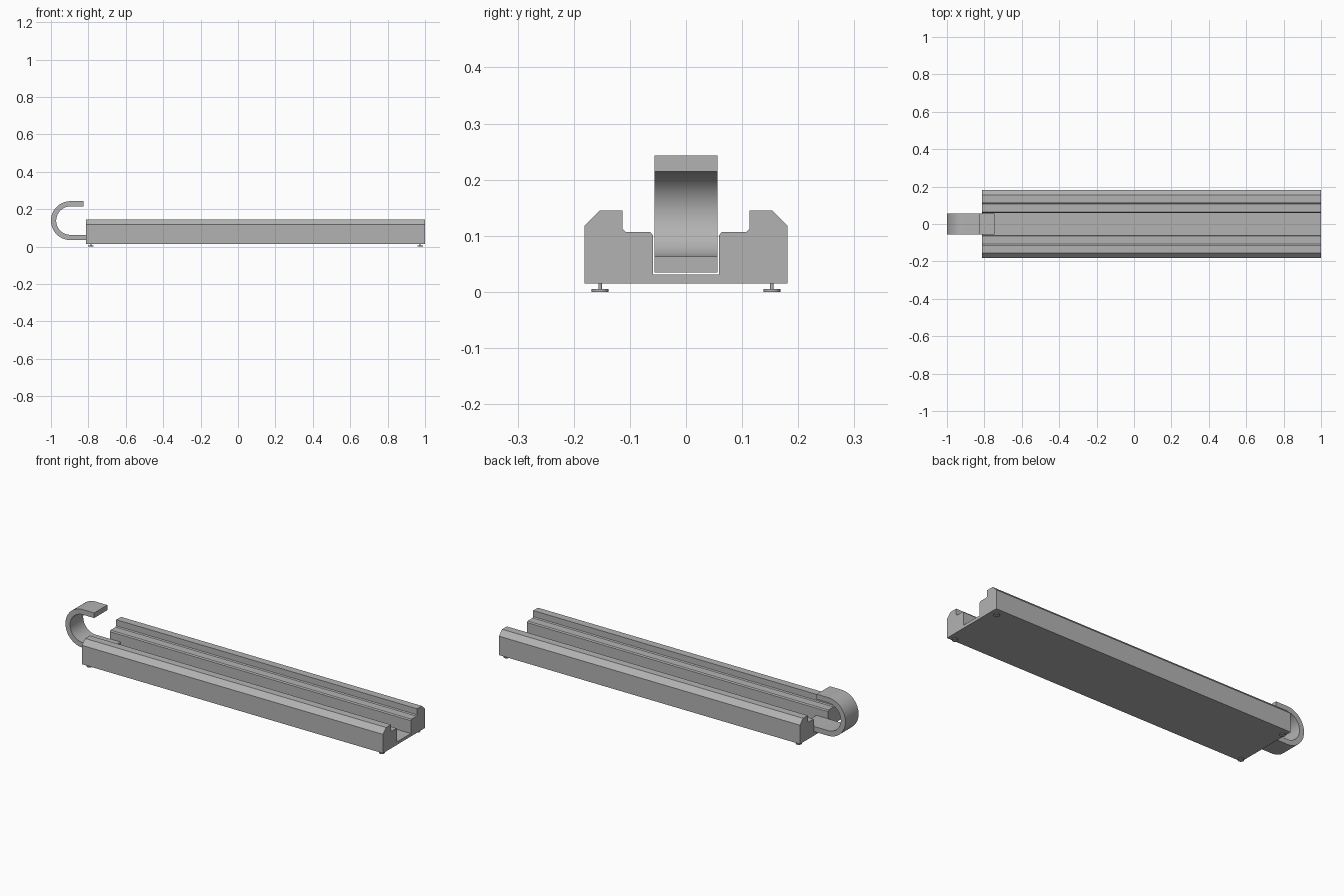
import bpy
import bmesh
from math import pi, sin, cos, radians
from mathutils import Matrix, Vector

if "Cube" in bpy.data.objects:
    bpy.data.objects.remove(bpy.data.objects["Cube"])

grey = bpy.data.materials.new("plain grey")
grey.use_nodes = True
colour = (0.45, 0.45, 0.45, 1)
grey.diffuse_color = colour
grey.node_tree.nodes["Principled BSDF"].inputs["Base Color"].default_value = colour


def finish(bm, name, smooth=False):
    """Turn a bmesh into a named grey object."""
    bmesh.ops.recalc_face_normals(bm, faces=bm.faces)
    mesh = bpy.data.meshes.new(name)
    bm.to_mesh(mesh)
    bm.free()
    mesh.materials.append(grey)
    obj = bpy.data.objects.new(name, mesh)
    bpy.context.collection.objects.link(obj)
    if smooth:
        bpy.ops.object.select_all(action="DESELECT")
        obj.select_set(True)
        bpy.context.view_layer.objects.active = obj
        bpy.ops.object.shade_smooth_by_angle(angle=radians(30))
    return obj


def extrude(name, points, depth, smooth=False):
    """Extrude a closed outline along a depth vector."""
    bm = bmesh.new()
    face = bm.faces.new([bm.verts.new(p) for p in points])
    new = bmesh.ops.extrude_face_region(bm, geom=[face])["geom"]
    verts = [v for v in new if isinstance(v, bmesh.types.BMVert)]
    bmesh.ops.translate(bm, verts=verts, vec=Vector(depth))
    return finish(bm, name, smooth)


# Channelled rail: half section mirrored across the middle
RAIL_START, RAIL_END = -0.813, 1.0
half = [(0.181, 0.015), (0.181, 0.118), (0.154, 0.145), (0.113, 0.145),
        (0.113, 0.112), (0.108, 0.107), (0.064, 0.107), (0.059, 0.101),
        (0.059, 0.031)]
section = half + [(-y, z) for y, z in reversed(half)]
extrude("rail", [(RAIL_START, y, z) for y, z in section],
        (RAIL_END - RAIL_START, 0, 0))

# Curved hook strip: lower tongue, half ring, short upper lip
CX, CZ, OUTER, INNER, WIDTH = -0.896, 0.139, 0.104, 0.076, 0.113
TONGUE_END, LIP_END, STEPS = -0.746, -0.827, 40


def half_ring(radius):
    angles = [-pi / 2 - pi * i / STEPS for i in range(STEPS + 1)]
    return [(CX + radius * cos(a), CZ + radius * sin(a)) for a in angles]


outline = [(TONGUE_END, CZ - OUTER)] + half_ring(OUTER)
outline += [(LIP_END, CZ + OUTER), (LIP_END, CZ + INNER)]
outline += half_ring(INNER)[::-1] + [(TONGUE_END, CZ - INNER)]
extrude("hook", [(x, -WIDTH / 2, z) for x, z in outline], (0, WIDTH, 0), True)


# Levelling feet: round pad on a thin stem, one near each corner
def cylinder(bm, x, y, z0, z1, radius):
    bmesh.ops.create_cone(
        bm, cap_ends=True, segments=24, radius1=radius, radius2=radius,
        depth=z1 - z0, matrix=Matrix.Translation((x, y, (z0 + z1) / 2)))


middle = (RAIL_START + RAIL_END) / 2
for end, sx in (("right", -1), ("left", 1)):
    for side, sy in (("front", -1), ("back", 1)):
        bm = bmesh.new()
        x, y = middle + sx * 0.88, sy * 0.153
        cylinder(bm, x, y, 0, 0.0055, 0.015)
        cylinder(bm, x, y, 0.005, 0.016, 0.003)
        finish(bm, f"{side}_{end}_foot", True)
